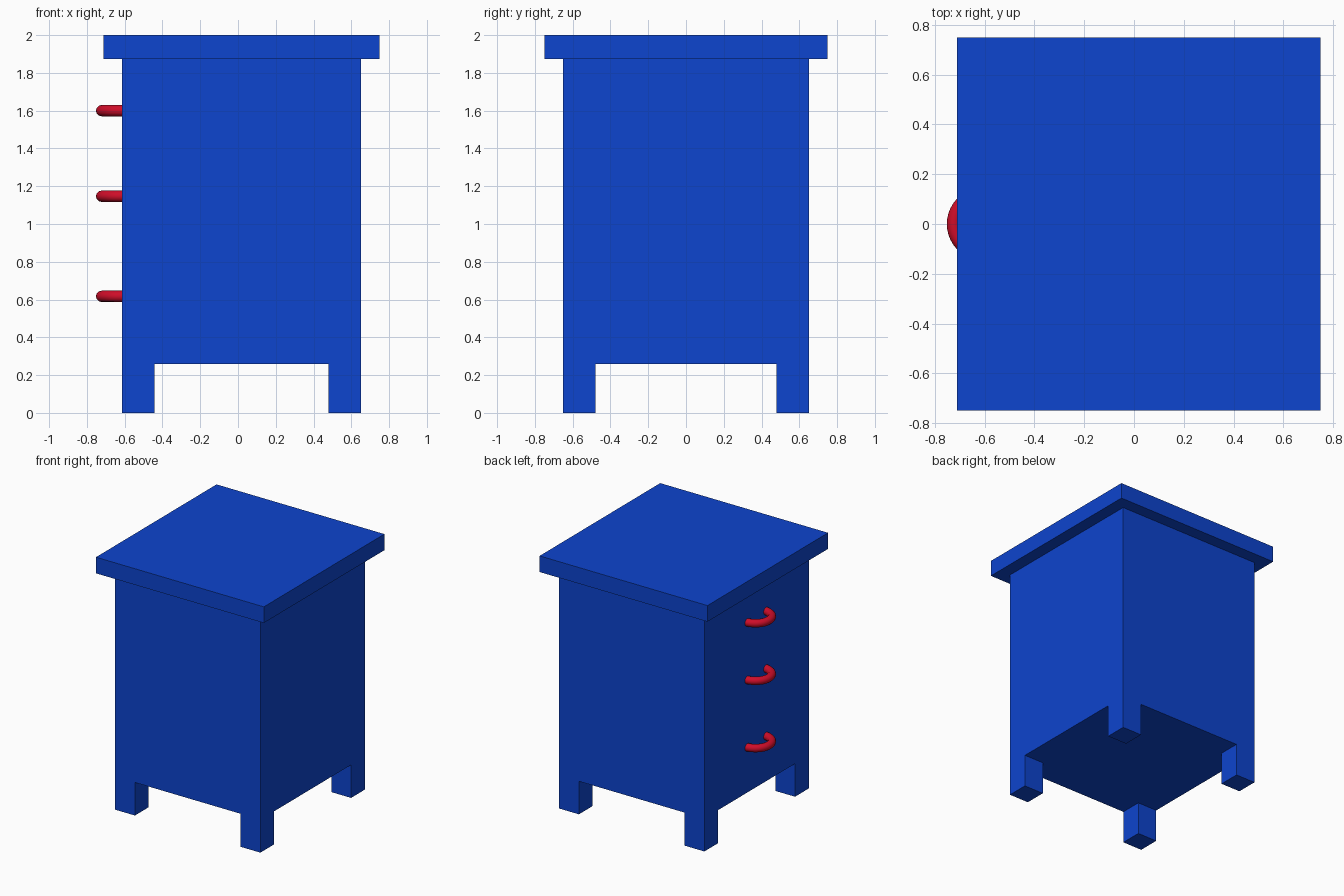
import bpy
import math

if "Cube" in bpy.data.objects:
    bpy.data.objects.remove(bpy.data.objects["Cube"])


def material(name, color):
    mat = bpy.data.materials.new(name)
    mat.diffuse_color = color
    mat.use_nodes = True
    mat.node_tree.nodes["Principled BSDF"].inputs["Base Color"].default_value = mat.diffuse_color
    return mat


BLUE = material("blue_paint", (0.004, 0.058, 0.62, 1))
RED = material("red_handle", (0.62, 0.004, 0.022, 1))


def box(name, lo, hi):
    """Flat-shaded box between two opposite corners."""
    center = [(a + b) / 2 for a, b in zip(lo, hi)]
    bpy.ops.mesh.primitive_cube_add(size=1, location=center)
    obj = bpy.context.object
    obj.name = name
    obj.scale = [b - a for a, b in zip(lo, hi)]
    bpy.ops.object.transform_apply(location=False, rotation=False, scale=True)
    obj.data.materials.append(BLUE)
    return obj


def handle(name, z, major=0.117, tube=0.03, steps=24):
    """Half-ring pull with its ends sunk slightly into the drawer side."""
    curve = bpy.data.curves.new(name, 'CURVE')
    curve.dimensions = '3D'
    curve.bevel_depth = tube
    curve.bevel_resolution = 4
    curve.use_fill_caps = True
    spline = curve.splines.new('POLY')
    spline.points.add(steps)
    for i, point in enumerate(spline.points):
        a = math.radians(80 + 200 * i / steps)
        point.co = (major * math.cos(a), major * math.sin(a), 0, 1)
    obj = bpy.data.objects.new(name, curve)
    obj.location = (-0.605, 0, z)
    bpy.context.collection.objects.link(obj)
    # Turn the swept arc into a smooth mesh
    bpy.ops.object.select_all(action='DESELECT')
    obj.select_set(True)
    bpy.context.view_layer.objects.active = obj
    bpy.ops.object.convert(target='MESH')
    obj = bpy.context.object
    obj.data.materials.clear()
    obj.data.materials.append(RED)
    bpy.ops.object.shade_smooth_by_angle(angle=math.radians(40))


# Cabinet body and overhanging top
X0, X1, Y = -0.615, 0.65, 0.65
LEG_W, LEG_H, TOP_Z = 0.172, 0.26, 1.873
box("body", (X0, -Y, LEG_H), (X1, Y, TOP_Z))
box("top", (-0.712, -0.75, TOP_Z), (0.75, 0.75, 2.0))

# Four square legs flush with the body corners
for x_name, x in (("left", X0), ("right", X1 - LEG_W)):
    for y_name, y in (("front", -Y), ("back", Y - LEG_W)):
        box(f"{y_name}_{x_name}_leg", (x, y, 0), (x + LEG_W, y + LEG_W, LEG_H))

# Three drawer handles on the left side
for label, z in (("lower", 0.617), ("middle", 1.147), ("upper", 1.60)):
    handle(f"{label}_handle", z)
